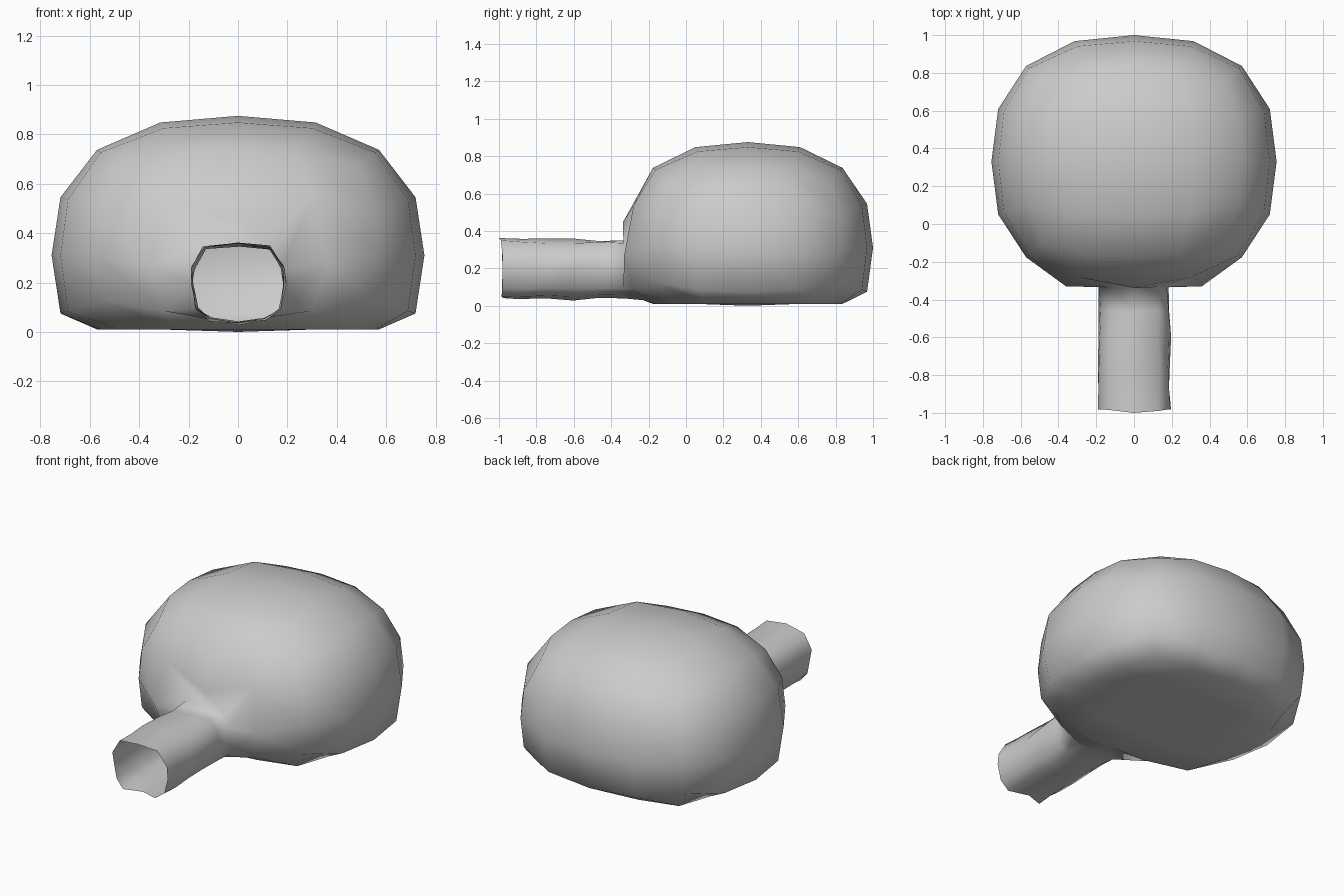
import bpy, bmesh, math, random
from mathutils import Vector

if "Cube" in bpy.data.objects:
    bpy.data.objects.remove(bpy.data.objects["Cube"])

random.seed(3)
P = 2.48                                   # roundness of the boxy dome
CENTRE = Vector((0, 0.33, 0.31))
HALF = Vector((0.755, 0.67, 0.565))

bm = bmesh.new()

# Dome: gridded cube inflated to a rounded box
bmesh.ops.create_cube(bm, size=2)
bmesh.ops.subdivide_edges(bm, edges=bm.edges[:], cuts=3, use_grid_fill=True)

# Open the front wall around its middle vertex
front = min(bm.verts, key=lambda v: (v.co - Vector((0, -1, 0))).length)
rim = {v for f in front.link_faces for v in f.verts if v is not front}
bmesh.ops.delete(bm, geom=[front], context='VERTS')

for v in bm.verts:
    u = Vector([c * 0.875 if abs(c) < 0.9 else c for c in v.co])
    u /= sum(abs(c) ** P for c in u) ** (1 / P)
    v.co = CENTRE + Vector([a * b for a, b in zip(u, HALF)])
    # Flat floor, very slightly dished
    if v.co.z < 0.01:
        v.co.z = 0.01 if max(abs(v.co.x) / 0.755, abs(v.co.y - 0.33) / 0.67) > 0.3 else 0.0

# Rim sorted clockwise from the top to match the tunnel section
rim_loop = sorted(rim, key=lambda v: (math.atan2(v.co.x, v.co.z - 0.25) + 0.01) % math.tau)

# Pull the doorway rim in toward the tunnel mouth
rim_loop[0].co.yz = (-0.338, 0.445)
rim_loop[4].co.yz = (-0.23, 0.03)
for i, x in ((2, 0.36), (6, -0.36)):
    rim_loop[i].co = (x, -0.33, 0.27)

# Tunnel: rounded-square cross-section, slightly uneven along its length
half = [(0, 0.352), (0.135, 0.342), (0.182, 0.26), (0.188, 0.195),
        (0.168, 0.09), (0.112, 0.05), (0, 0.036)]
section = half + [(-x, z) for x, z in half[5:0:-1]]


def ring(y, wobble):
    r = lambda: random.uniform(-wobble, wobble)
    return [bm.verts.new((x + r(), y + r() * 0.5, z + r())) for x, z in section]


def bridge(a, b):
    n = len(a)
    for i in range(n):
        j = (i + 1) % n
        corners = dict.fromkeys((a[i], a[j], b[j], b[i]))   # repeats collapse to a triangle
        bm.faces.new(list(corners))


# Eight rim points are shared out over the twelve section points
previous = [rim_loop[k] for k in (0, 1, 2, 2, 3, 3, 4, 5, 5, 6, 6, 7)]
for y in (-0.335, -0.46, -0.6, -0.74, -0.87, -0.985):
    current = ring(y, 0.009)
    bridge(previous, current)
    previous = current

# Uneven mouth of the tunnel
previous[0].co.yz = (-1.0, 0.362)
previous[6].co.y = -0.94

bmesh.ops.recalc_face_normals(bm, faces=bm.faces[:])
for f in bm.faces:
    f.smooth = True

mesh = bpy.data.meshes.new("dome_with_tunnel")
bm.to_mesh(mesh)
bm.free()
obj = bpy.data.objects.new("dome_with_tunnel", mesh)
bpy.context.collection.objects.link(obj)
